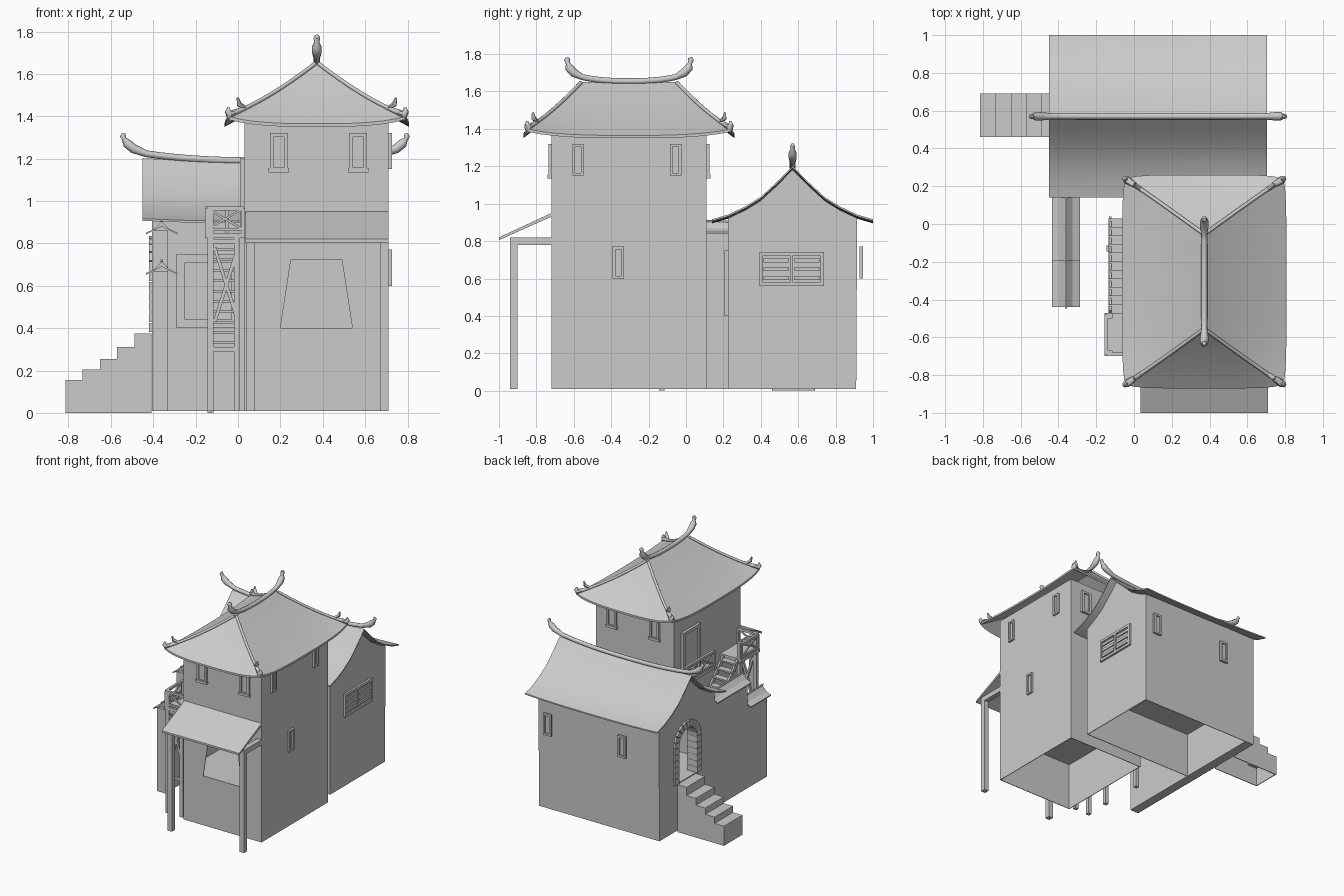
import bpy, bmesh
from math import sin, cos, pi
from mathutils import Vector

if "Cube" in bpy.data.objects:
    bpy.data.objects.remove(bpy.data.objects["Cube"])


def mesh_obj(name, verts, faces, smooth=False):
    me = bpy.data.meshes.new(name)
    me.from_pydata([tuple(v) for v in verts], [], faces)
    bm = bmesh.new()
    bm.from_mesh(me)
    bmesh.ops.remove_doubles(bm, verts=bm.verts, dist=1e-5)
    bmesh.ops.recalc_face_normals(bm, faces=bm.faces)
    bm.to_mesh(me)
    bm.free()
    ob = bpy.data.objects.new(name, me)
    bpy.context.collection.objects.link(ob)
    if smooth:
        pick(ob)
        bpy.ops.object.shade_smooth_by_angle(angle=0.6)
    return ob


def pick(ob):
    bpy.ops.object.select_all(action='DESELECT')
    ob.select_set(True)
    bpy.context.view_layer.objects.active = ob


def prism(name, pts, axis, a, b):
    # extrude a 2D outline along axis 'x' (pts are y,z) or 'y' (pts are x,z)
    put = (lambda p, d: (d, p[0], p[1])) if axis == 'x' else (lambda p, d: (p[0], d, p[1]))
    n = len(pts)
    v = [put(p, a) for p in pts] + [put(p, b) for p in pts]
    f = [tuple(range(n)), tuple(range(n, 2 * n))]
    f += [(i, (i + 1) % n, (i + 1) % n + n, i + n) for i in range(n)]
    return mesh_obj(name, v, f)


def box(name, x0, x1, y0, y1, z0, z1):
    return prism(name, [(x0, z0), (x1, z0), (x1, z1), (x0, z1)], 'y', y0, y1)


def beam(name, p, q, w=0.015, h=0.015):
    p, q = Vector(p), Vector(q)
    d = (q - p).normalized()
    s = d.cross(Vector((0, 0, 1)) if abs(d.z) < 0.95 else Vector((0, 1, 0))).normalized()
    u = s.cross(d)
    v = [c + s * w / 2 * i + u * h / 2 * j for c in (p, q) for i, j in ((-1, -1), (1, -1), (1, 1), (-1, 1))]
    return mesh_obj(name, v, [(0, 1, 2, 3), (4, 5, 6, 7)] + [(i, (i + 1) % 4, (i + 1) % 4 + 4, i + 4) for i in range(4)])


def tube(name, path, radii):
    cu = bpy.data.curves.new(name, 'CURVE')
    cu.dimensions = '3D'
    cu.bevel_depth, cu.bevel_resolution, cu.use_fill_caps = 1.0, 2, True
    sp = cu.splines.new('POLY')
    sp.points.add(len(path) - 1)
    for pt, co, r in zip(sp.points, path, radii):
        pt.co, pt.radius = (*co, 1), r
    ob = bpy.data.objects.new(name, cu)
    bpy.context.collection.objects.link(ob)
    pick(ob)
    bpy.ops.object.convert(target='MESH')
    bpy.ops.object.shade_smooth_by_angle(angle=0.8)


def cut(target, *cutters):
    for cutter in cutters:
        m = target.modifiers.new('cut', 'BOOLEAN')
        m.operation, m.object, m.solver = 'DIFFERENCE', cutter, 'EXACT'
        pick(target)
        bpy.ops.object.modifier_apply(modifier='cut')
        bpy.data.objects.remove(cutter)


def on_wall(name, side, pos, u0, u1, z0, z1, d):
    # thin plate on a wall; side is 'x' or 'y', d is signed outward depth
    a, b = sorted((pos - 0.003 * (1 if d > 0 else -1), pos + d))
    if side == 'x':
        return box(name, a, b, u0, u1, z0, z1)
    return box(name, u0, u1, a, b, z0, z1)


def framed(name, side, pos, u, z0, z1, w, sg, t=0.018, d=0.016):
    a, b = u - w / 2, u + w / 2
    on_wall(name + "_left", side, pos, a, a + t, z0, z1, sg * d)
    on_wall(name + "_right", side, pos, b - t, b, z0, z1, sg * d)
    on_wall(name + "_head", side, pos, a + t, b - t, z1 - t, z1, sg * d)
    on_wall(name + "_sill", side, pos, a + t, b - t, z0, z0 + t, sg * d)
    on_wall(name + "_pane", side, pos, a + t, b - t, z0 + t, z1 - t, sg * d * 0.3)


# tower body: hollow below the floor, room behind the trapezoid opening
tower = box("tower_body", 0.03, 0.71, -0.72, 0.11, 0.01, 1.385)
cut(tower, box("cellar_cutter", 0.035, 0.705, -0.715, 0.105, -0.2, 0.39),
    box("room_cutter", 0.035, 0.705, -0.715, 0.105, 0.396, 0.9),
    prism("opening_cutter", [(0.2, 0.4), (0.54, 0.4), (0.49, 0.725), (0.25, 0.725)], 'y', -0.8, -0.6))

# house body with gable top, hollow below the floor
half = [(0.43, 0.905), (0.345, 0.93), (0.25, 0.975), (0.17, 1.025), (0.08, 1.108), (0.0, 1.19)]
prof = [(0.57 - d, z) for d, z in half] + [(0.57 + d, z) for d, z in half[-2::-1]]
house = prism("house_body", [(0.225, 0.01)] + [(y, z - 0.008) for y, z in prof[1:-1]] + [(0.91, 0.01)], 'x', -0.405, 0.648)
arch = [(0.57 + 0.115 * cos(i * pi / 12), 0.67 + 0.115 * sin(i * pi / 12)) for i in range(13)]
cut(house, box("cellar_cutter", -0.33, 0.643, 0.23, 0.905, -0.2, 0.37),
    box("room_cutter", -0.33, 0.643, 0.23, 0.905, 0.378, 0.88),
    prism("gate_cutter", [(0.455, 0.38), (0.685, 0.38)] + arch, 'x', -0.6, -0.25))

# gate surround of separate stones
for s in (-1, 1):
    for i in range(6):
        z = 0.382 + i * 0.048
        y0, y1 = sorted((0.57 + s * 0.113, 0.57 + s * 0.165))
        box("gate_jamb_stone", -0.42, -0.33, y0, y1, z, z + 0.043)
for i in range(11):
    a0, a1 = pi * (i + 0.06) / 11, pi * (i + 0.94) / 11
    prism("gate_arch_stone", [(0.57 + r * cos(a), 0.67 + r * sin(a)) for r, a in
                              ((0.113, a0), (0.166, a0), (0.166, a1), (0.113, a1))], 'x', -0.42, -0.33)

# outer stone steps, hollow underneath
def steps(off, base):
    pts = [(-0.815 + off, base)]
    for i, h in enumerate((0.155, 0.205, 0.255, 0.31, 0.375)):
        pts += [(-0.815 + off + i * 0.0815, h - off), (-0.815 + off + (i + 1) * 0.0815, h - off)]
    return pts + [(pts[-1][0], base)]
cut(prism("stone_steps", steps(0, 0), 'y', 0.46, 0.69), prism("steps_cutter", steps(0.006, -0.2), 'y', 0.466, 0.684))

# house roof: swept grid, ends lifted
def sag(x):
    return 0.012 * abs((x - 0.127) / 0.58) ** 2.5
N, M = 16, len(prof)
v, f = [], []
for th in (0, -0.01):
    for i in range(N + 1):
        x = -0.45 + 1.155 * i / N
        v += [(x, y, z + th + sag(x)) for y, z in prof]
L = (N + 1) * M
for i in range(N):
    for j in range(M - 1):
        q = (i * M + j, i * M + j + 1, (i + 1) * M + j + 1, (i + 1) * M + j)
        f += [q, tuple(k + L for k in q)]
    for j in (0, M - 1):
        a, b = i * M + j, (i + 1) * M + j
        f.append((a, b, b + L, a + L))
for i in (0, N):
    for j in range(M - 1):
        a = i * M + j
        f.append((a, a + 1, a + 1 + L, a + L))
mesh_obj("house_roof", v, f, True)


# ridge with upturned finial ends, given as offsets along the ridge
def ridge(name, fn, ends, mid, z0, lift, r):
    n = 10
    inner = [(mid * k / n, z0 + lift * (k / n) ** 2.5, r) for k in range(n + 1)] + ends
    full = [(-a, z, q) for a, z, q in inner[:0:-1]] + inner
    tube(name, [fn(a, z) for a, z, q in full], [q for a, z, q in full])
ridge("house_ridge", lambda a, z: (0.127 + a, 0.57, z),
      [(0.62, 1.247, 0.022), (0.65, 1.272, 0.022), (0.665, 1.293, 0.011), (0.67, 1.306, 0.014), (0.666, 1.32, 0.007)],
      0.56, 1.19, 0.033, 0.016)
ridge("tower_ridge", lambda a, z: (0.372, -0.305 + a, z),
      [(0.295, 1.70, 0.023), (0.320, 1.728, 0.023), (0.326, 1.75, 0.012), (0.331, 1.768, 0.016), (0.326, 1.782, 0.010)],
      0.25, 1.655, 0.022, 0.016)

# tower roof: concave hipped surface with lifted corners
CX, CY, RX, RY, RL = 0.372, -0.305, 0.435, 0.565, 0.25
def roof_pt(side, s, t):
    sx, sy = [(-s, -1), (1, -s), (s, 1), (-1, s)][side]
    trim = 1 - 0.035 * s ** 6 * t ** 3
    yy = sy * (RL + (RY - RL) * t) * trim
    z = 1.65 - 0.285 * (1.18 * t - 0.18 * t * t) + 0.035 * abs(s) ** 3 * t ** 3
    return Vector((CX + sx * RX * t * trim, CY + yy, z))
v, f = [], []
S, T = 14, 8
for side in range(4):
    for th in (0, -0.015):
        o = len(v)
        for j in range(T + 1):
            v += [roof_pt(side, -1 + 2 * i / S, j / T) + Vector((0, 0, th)) for i in range(S + 1)]
        for j in range(T):
            for i in range(S):
                a = o + j * (S + 1) + i
                tri = j == 0 and side in (0, 2)
                f.append((a, a + S + 2, a + S + 1) if tri else (a, a + 1, a + S + 2, a + S + 1))
    for i in range(S):
        a, b = o + T * (S + 1) + i, o + T * (S + 1) + i - (T + 1) * (S + 1)
        f.append((a, a + 1, b + 1, b))
mesh_obj("tower_roof", v, f, True)

# hip beams with end ornaments
for sx in (-1, 1):
    for sy in (-1, 1):
        def hip(t, up=0.0):
            p = roof_pt(2, 1, t)
            return (CX + sx * (p.x - CX), CY + sy * (p.y - CY), p.z + up)
        ts = [0.02 + k * 0.96 / 8 for k in range(9)]
        tube("hip_beam", [hip(t, 0.005) for t in ts] + [hip(1.0, 0.022), hip(0.99, 0.04)],
             [0.010] * 7 + [0.013, 0.021, 0.015, 0.006])
        tube("hip_spike", [hip(0.80, 0.01), hip(0.86, 0.035), hip(0.88, 0.07)], [0.011, 0.013, 0.005])

# narrow windows
for pos, sg in ((-0.72, -1), (0.11, 1)):
    for x in (0.193, 0.567):
        framed("tower_window", 'y', pos, x, 1.14, 1.32, 0.085, sg)
        on_wall("tower_window_ledge", 'y', pos, x - 0.048, x + 0.048, 1.135, 1.155, sg * 0.02)
for y, z in ((-0.577, 1.15), (-0.055, 1.15), (-0.362, 0.6)):
    framed("side_window", 'x', 0.71, y, z, z + 0.17, 0.06, 1, 0.014)
for x in (0.555, -0.095):
    framed("house_back_window", 'y', 0.93, x, 0.6, 0.77, 0.07, 1, 0.016, 0.015)

# wide louvred window on the house gable
framed("louvre_window", 'x', 0.648, 0.565, 0.56, 0.742, 0.345, 1, 0.02, 0.016)
on_wall("louvre_mullion", 'x', 0.648, 0.557, 0.573, 0.58, 0.722, 0.016)
for i in range(3):
    for y in (0.415, 0.58):
        on_wall("louvre_slat", 'x', 0.648, y, y + 0.135, 0.592 + i * 0.047, 0.614 + i * 0.047, 0.014)

# doors
framed("house_door", 'y', 0.225, -0.14, 0.4, 0.75, 0.3, -1, 0.04, 0.018)
framed("balcony_door", 'x', 0.03, -0.09, 0.86, 1.2, 0.22, -1, 0.025, 0.02)

# front awning
prism("awning", [(-1.0, 0.805), (-0.72, 0.93), (-0.72, 0.95), (-1.0, 0.82)], 'x', 0.035, 0.71)
for x in (0.04, 0.67):
    box("awning_post", x, x + 0.04, -0.94, -0.90, 0.01, 0.80)
    box("awning_arm", x, x + 0.04, -0.94, -0.72, 0.78, 0.82)

# courtyard wall, two heights, with tiled caps
for y0, y1, h in ((-0.19, 0.23, 0.85), (-0.435, -0.19, 0.66)):
    box("courtyard_wall", -0.405, -0.33, y0, y1, 0.01, h + 0.01)
    prism("wall_cap", [(-0.435, h), (-0.395, h + 0.018), (-0.36, h + 0.055), (-0.325, h + 0.018), (-0.285, h),
                       (-0.285, h - 0.008), (-0.36, h + 0.03), (-0.435, h - 0.008)], 'y', y0 - 0.005, min(y1, 0.225))
    tube("wall_cap_ridge", [(-0.36, y0 - 0.012, h + 0.06), (-0.36, y1, h + 0.055)], [0.006, 0.006])

# balcony platform, landing and posts
box("balcony_floor", -0.155, 0.03, -0.7, -0.47, 0.825, 0.85)
box("landing_floor", -0.055, 0.03, -0.28, 0.1, 0.825, 0.85)
for x, y, z, h in ((-0.13, -0.685, 0.01, 0.975), (-0.13, -0.485, 0.01, 0.975), (-0.005, -0.685, 0.01, 0.83), (-0.13, -0.13, 0, 0.45)):
    box("balcony_post", x - 0.015, x + 0.015, y - 0.015, y + 0.015, z, h)


def railing(p, q):
    p, q = Vector(p), Vector(q)
    up = Vector((0, 0, 0.115))
    lo = Vector((0, 0, 0.015))
    n = max(1, round((q - p).length / 0.17))
    beam("rail_top", p + up, q + up, 0.018, 0.018)
    beam("rail_bottom", p + lo, q + lo)
    for i in range(n + 1):
        c = p.lerp(q, i / n)
        beam("rail_post", c, c + up, 0.016, 0.016)
        if i < n:
            d = p.lerp(q, (i + 1) / n)
            beam("rail_brace", c + lo, d + up, 0.01, 0.01)
            beam("rail_brace", c + up, d + lo, 0.01, 0.01)
railing((-0.147, -0.69, 0.85), (0.025, -0.69, 0.85))
railing((-0.147, -0.69, 0.85), (-0.147, -0.48, 0.85))
railing((-0.05, -0.275, 0.85), (-0.05, 0.09, 0.85))

# timber stair and cross brace under the balcony
for x in (-0.125, 0.0):
    beam("stair_stringer", (x, 0.03, 0.30), (x, -0.47, 0.84), 0.014, 0.03)
for i in range(11):
    y, z = 0.01 - i * 0.0455, 0.33 + i * 0.049
    box("stair_tread", -0.135, 0.005, y - 0.03, y + 0.02, z - 0.006, z + 0.006)
for a, b in ((-0.11, 0.0), (0.0, -0.11)):
    beam("post_brace", (a, -0.685, 0.43), (b, -0.685, 0.78), 0.016, 0.02)
for z in (0.30, 0.81):
    beam("post_tie", (-0.115, -0.685, z), (-0.005, -0.685, z), 0.016, 0.02)
